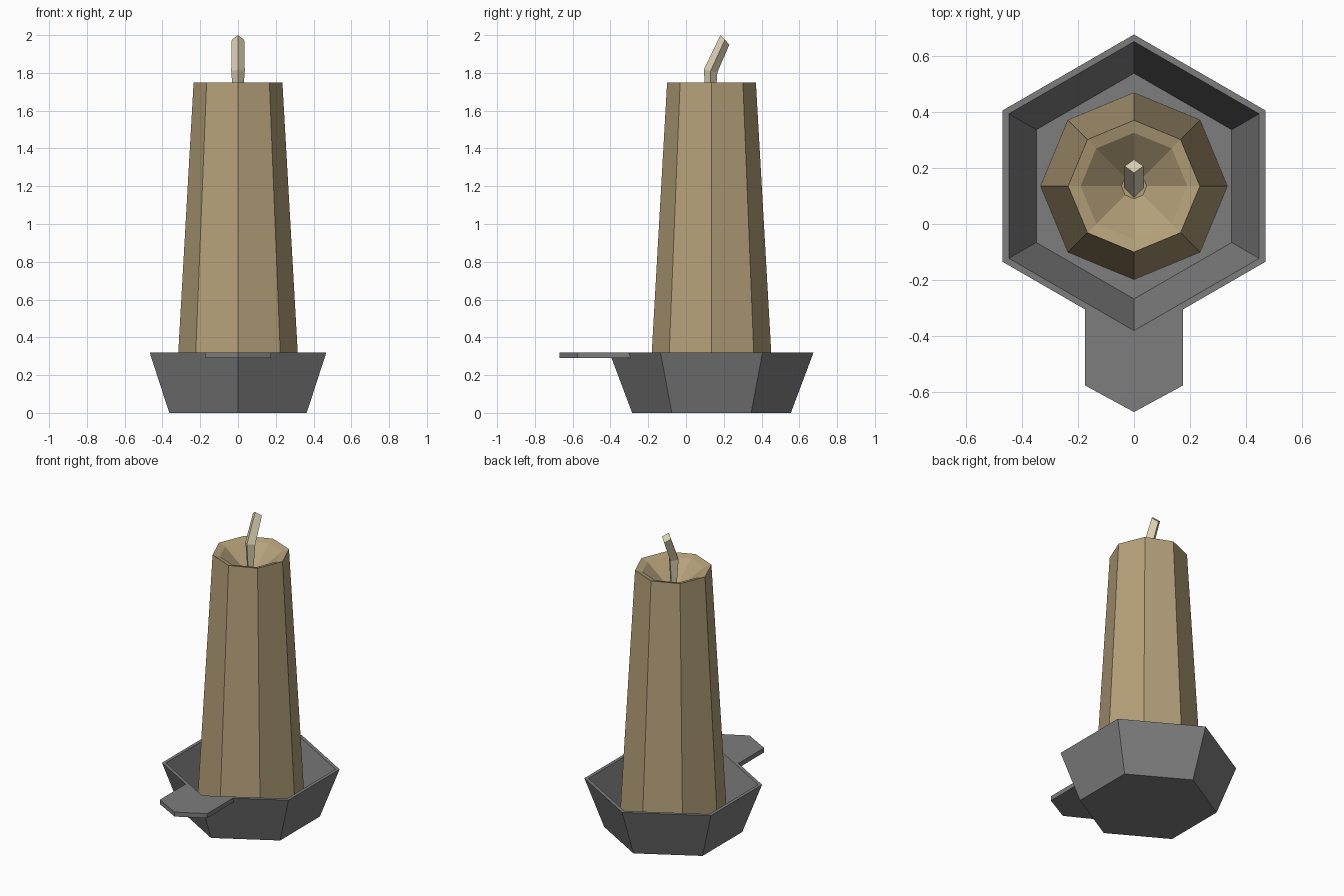
import bpy, bmesh, math

if "Cube" in bpy.data.objects:
    bpy.data.objects.remove(bpy.data.objects["Cube"])

CY = 0.135  # shared axis of dish and candle


def material(name, rgb):
    m = bpy.data.materials.new(name)
    m.diffuse_color = (*rgb, 1.0)
    m.use_nodes = True
    m.node_tree.nodes["Principled BSDF"].inputs["Base Color"].default_value = m.diffuse_color
    return m


grey = material("dark metal grey", (0.205, 0.205, 0.205))
tan = material("wax tan", (0.46, 0.355, 0.195))
cream = material("wick cream", (0.72, 0.65, 0.46))


def finish(name, bm, mat):
    bmesh.ops.recalc_face_normals(bm, faces=bm.faces)
    me = bpy.data.meshes.new(name)
    bm.to_mesh(me)
    bm.free()
    me.materials.append(mat)
    ob = bpy.data.objects.new(name, me)
    bpy.context.collection.objects.link(ob)
    return ob


def loft(name, rings, mat):
    """Join point rings with quads and cap both ends."""
    bm = bmesh.new()
    loops = [[bm.verts.new(p) for p in ring] for ring in rings]
    n = len(loops[0])
    for a, b in zip(loops, loops[1:]):
        for i in range(n):
            j = (i + 1) % n
            bm.faces.new((a[i], a[j], b[j], b[i]))
    bm.faces.new(loops[0][::-1])
    bm.faces.new(loops[-1])
    return finish(name, bm, mat)


def ring(n, r, z, y=CY, tilt=0.0):
    """Regular ring with a corner facing front; tilt lowers the back corner."""
    pts = []
    for i in range(n):
        a = -math.pi / 2 + i * 2 * math.pi / n
        pts.append((r * math.cos(a), y + r * math.sin(a), z - tilt * math.sin(a)))
    return pts


# Six-sided hollow dish
loft("dish", [ring(6, r, z) for r, z in
              ((0.42, 0), (0.54, 0.32), (0.515, 0.32), (0.402, 0.03))], grey)

# Flat pointed handle, its notched end buried in the dish wall
outline = [(-0.175, -0.287), (-0.175, -0.575), (0, -0.67),
           (0.175, -0.575), (0.175, -0.287), (0, -0.388)]
loft("handle", [[(x, y, z) for x, y in outline] for z in (0.29, 0.32)], grey)

# Eight-sided tapered candle with a melted hollow
loft("candle", [ring(8, r, z) for r, z in
                ((0.333, 0.025), (0.235, 1.75), (0.19, 1.737),
                 (0.045, 1.618))], tan)

# Bent four-sided wick
loft("wick", [ring(4, 0.02, 1.60, 0.131),
              ring(4, 0.036, 1.81, 0.130, 0.007),
              ring(4, 0.033, 1.975, 0.206, 0.025)], cream)
bm = None

# Square off the wick tip so it matches the lean of the upper part
tip = bpy.data.objects["wick"].data.vertices
for v in tip:
    if v.co.z > 1.9:
        v.co.y = 0.206 + (v.co.y - 0.206) * 0.72
